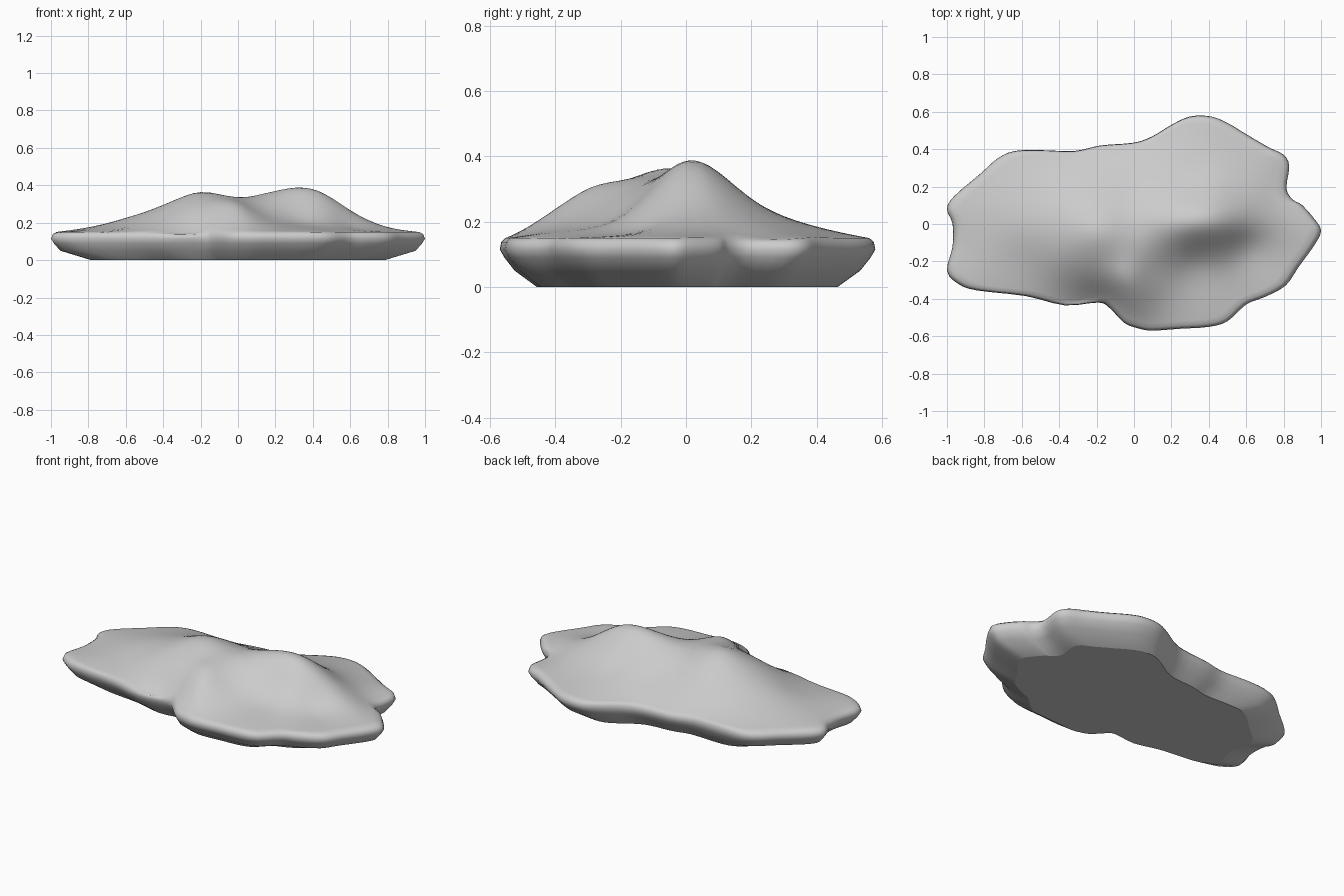
import bpy, bmesh
from math import hypot, sqrt
from mathutils import Vector

if "Cube" in bpy.data.objects:
    bpy.data.objects.remove(bpy.data.objects["Cube"])

# Widest outline of the rock, counter-clockwise
OUTLINE = [
    (1, -.04), (.97, .02), (.9, .1), (.85, .13), (.815, .19), (.83, .31), (.8, .37),
    (.72, .41), (.6, .48), (.5, .54), (.41, .575), (.3, .575), (.2, .53), (.1, .47),
    (0, .435), (-.18, .42), (-.32, .39), (-.5, .395), (-.64, .39), (-.73, .35),
    (-.82, .27), (-.96, .15), (-1, .08), (-.97, 0), (-.97, -.12), (-1, -.25),
    (-.94, -.32), (-.84, -.355), (-.58, -.385), (-.37, -.435), (-.19, -.42),
    (-.13, -.45), (-.05, -.53), (.03, -.56), (.1, -.57), (.25, -.56), (.4, -.55),
    (.5, -.52), (.6, -.43), (.7, -.39), (.81, -.33), (.88, -.23), (.96, -.12)]

# Heights of the ridge, the back slope, the front spur and the hollow
RIDGE = [(-.8, 0, .175), (-.6, -.02, .225), (-.4, -.03, .295), (-.2, -.04, .363),
         (0, -.02, .335), (.15, 0, .358), (.3, 0, .385), (.42, 0, .37),
         (.55, 0, .295), (.7, 0, .21), (.85, 0, .165)]
BACK = [(-.6, .2, .195), (-.3, .2, .245), (0, .2, .25), (.3, .2, .27), (.55, .2, .23),
        (.3, .4, .185), (0, .33, .19), (.65, .33, .165), (-.3, .32, .18)]
FRONT = [(-.6, -.2, .19), (-.4, -.2, .26), (-.25, -.3, .235), (-.1, -.2, .325),
         (-.05, -.3, .3), (0, -.42, .225), (.1, -.25, .27), (.15, -.4, .2),
         (.35, -.1, .31), (.33, -.2, .225), (.4, -.3, .18), (.4, -.42, .165),
         (.6, -.25, .165), (.6, -.12, .195)]
RIM_Z, RIM_SCALE = .15, .97


def kernel(ax, ay, bx, by):
    return sqrt((ax - bx) ** 2 + (ay - by) ** 2 + .01)


def solve(rows):
    """Gauss-Jordan elimination of an augmented matrix."""
    n = len(rows)
    for i in range(n):
        p = max(range(i, n), key=lambda r: abs(rows[r][i]))
        rows[i], rows[p] = rows[p], rows[i]
        pivot = rows[i][i]
        rows[i] = [v / pivot for v in rows[i]]
        for r in range(n):
            if r != i and rows[r][i]:
                f = rows[r][i]
                rows[r] = [a - f * b for a, b in zip(rows[r], rows[i])]
    return [row[-1] for row in rows]


def smooth_loop(points, steps):
    """Closed Catmull-Rom curve through the points."""
    pts, out = [Vector(p) for p in points], []
    n = len(pts)
    for i in range(n):
        a, b, c, d = (pts[(i + k) % n] for k in (-1, 0, 1, 2))
        for s in range(steps):
            t = s / steps
            out.append(b + (c - a) * t / 2 + (2 * a - 5 * b + 4 * c - d) * t * t / 2
                       + (3 * b - a - 3 * c + d) * t ** 3 / 2)
    return out


# Smooth height field through the rim and the surface points
rim = [(x * RIM_SCALE, y * RIM_SCALE, RIM_Z) for x, y in OUTLINE[::2]]
knots = RIDGE + BACK + FRONT + rim
weights = solve([[kernel(x, y, u, v) for u, v, _ in knots] + [h - RIM_Z]
                 for x, y, h in knots])


def height(x, y):
    return RIM_Z + sum(w * kernel(x, y, u, v) for w, (u, v, _) in zip(weights, knots))


loop = smooth_loop(OUTLINE, 3)
bm = bmesh.new()


def ring(sx, sy, z=None):
    return [bm.verts.new((p.x * sx, p.y * sy, height(p.x * sx, p.y * sy) if z is None else z))
            for p in loop]


def bridge(low, high):
    n = len(low)
    for i in range(n):
        j = (i + 1) % n
        bm.faces.new((low[i], low[j], high[j], high[i])).smooth = True


# Undercut side and rounded rim, then the top surface in shrinking rings
rings = [ring(.785, .8, 0), ring(.95, .92, .05), ring(.985, .975, .09),
         ring(1, 1, .115), ring(.99, .992, .138)]
TOP_RINGS = 24
rings += [ring(s, s) for s in (RIM_SCALE * (1 - k / TOP_RINGS) for k in range(TOP_RINGS))]
for low, high in zip(rings, rings[1:]):
    bridge(low, high)
tip = bm.verts.new((0, 0, height(0, 0)))
for i, v in enumerate(rings[-1]):
    bm.faces.new((v, rings[-1][(i + 1) % len(loop)], tip)).smooth = True

# Flat underside with a crisp edge
base = bm.faces.new(rings[0][::-1])
base.smooth = False
for e in base.edges:
    e.smooth = False

mesh = bpy.data.meshes.new("rock_slab")
bm.to_mesh(mesh)
bm.free()
rock = bpy.data.objects.new("rock_slab", mesh)
bpy.context.collection.objects.link(rock)

# Single plain stone colour
stone = bpy.data.materials.new("stone_grey")
stone.use_nodes = True
colour = (.6, .6, .6, 1)
stone.diffuse_color = colour
stone.node_tree.nodes["Principled BSDF"].inputs["Base Color"].default_value = colour
mesh.materials.append(stone)
